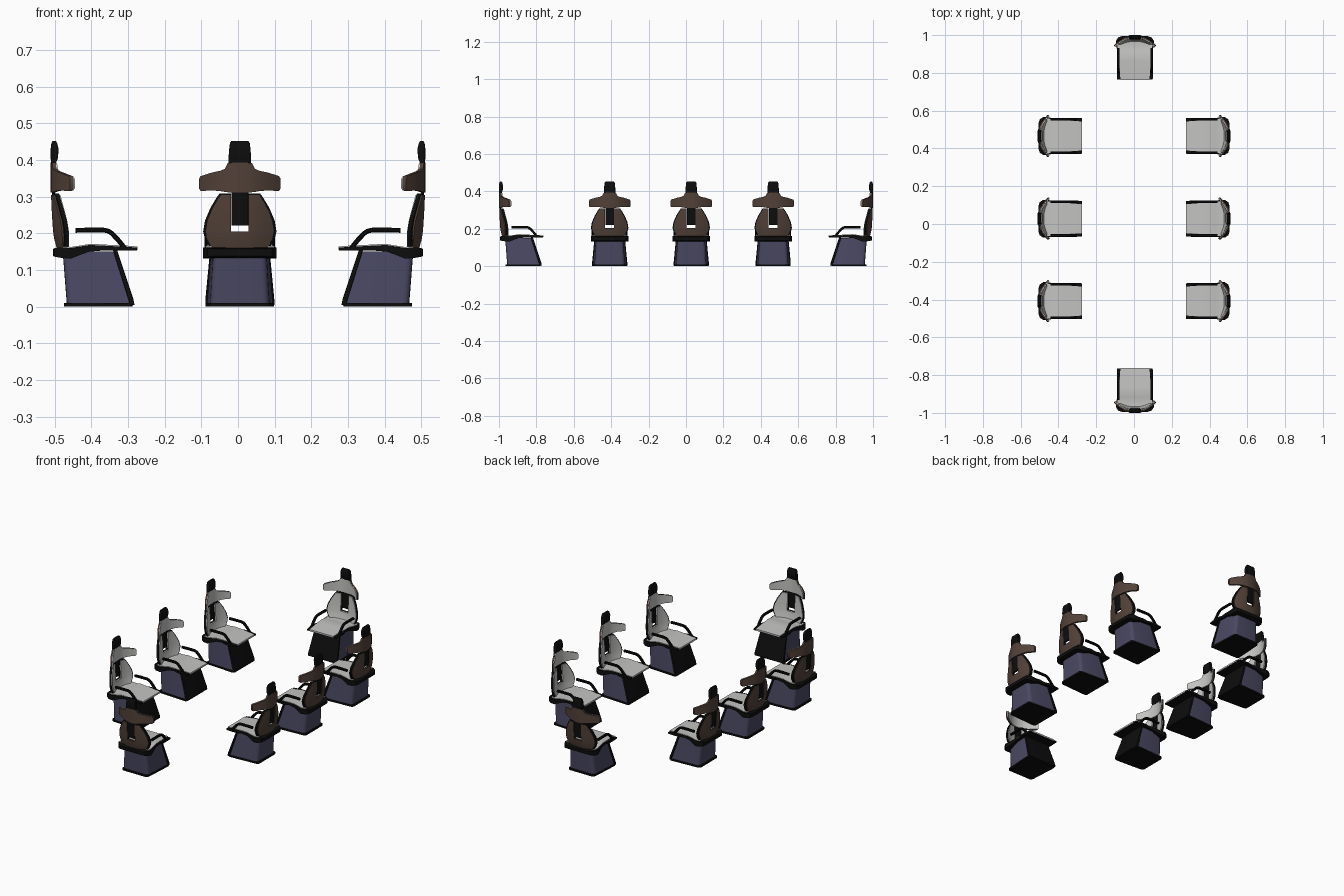
import bpy, bmesh, math
from mathutils import Vector

if "Cube" in bpy.data.objects:
    bpy.data.objects.remove(bpy.data.objects["Cube"])


def material(name, rgb):
    m = bpy.data.materials.new(name)
    m.diffuse_color = (*rgb, 1)
    m.use_nodes = True
    m.node_tree.nodes["Principled BSDF"].inputs["Base Color"].default_value = m.diffuse_color
    return m


BLACK = material("black trim", (0.004, 0.004, 0.004))
BROWN = material("brown shell", (0.085, 0.053, 0.04))
PURPLE = material("slate purple", (0.068, 0.066, 0.125))
GREY = material("light grey cushion", (0.55, 0.55, 0.54))
parts = []


def finish(name, verts, faces, mat):
    me = bpy.data.meshes.new(name)
    bm = bmesh.new()
    vs = [bm.verts.new(v) for v in verts]
    for f in faces:
        bm.faces.new([vs[i] for i in f])
    bmesh.ops.recalc_face_normals(bm, faces=bm.faces)
    bm.to_mesh(me)
    bm.free()
    me.materials.append(mat)
    ob = bpy.data.objects.new(name, me)
    bpy.context.collection.objects.link(ob)
    bpy.ops.object.select_all(action='DESELECT')
    ob.select_set(True)
    bpy.context.view_layer.objects.active = ob
    bpy.ops.object.shade_smooth_by_angle(angle=math.radians(35))
    parts.append(ob)


def slab(name, a, b, mat, skip=lambda r, c: False):
    """Closed sheet between two point grids; skipped cells become holes."""
    nr, nc = len(a), len(a[0])
    verts = [p for row in a for p in row] + [p for row in b for p in row]
    n, faces, edges = nr * nc, [], {}
    for r in range(nr - 1):
        for c in range(nc - 1):
            if skip(r, c):
                continue
            q = [r * nc + c, r * nc + c + 1, (r + 1) * nc + c + 1, (r + 1) * nc + c]
            faces += [q, [i + n for i in q]]
            for i in range(4):
                e = (q[i], q[(i + 1) % 4])
                edges.setdefault(tuple(sorted(e)), []).append(e)
    faces += [[i, j, j + n, i + n] for (i, j), u in edges.items() if len(u) == 1]
    finish(name, verts, faces, mat)


def loft(name, rings, mat):
    k = len(rings[0])
    verts = [p for r in rings for p in r]
    faces = [list(range(k)), list(range(len(verts) - k, len(verts)))]
    for s in range(len(rings) - 1):
        for i in range(k):
            j = (i + 1) % k
            faces.append([s * k + i, s * k + j, (s + 1) * k + j, (s + 1) * k + i])
    finish(name, verts, faces, mat)


def ring(z, y0, y1, w0, w1, r0=0.004, r1=0.004):
    """Trapezoid outline with rounded corners (rear y0, front y1)."""
    cs = [Vector((-w0, y0, z)), Vector((w0, y0, z)), Vector((w1, y1, z)), Vector((-w1, y1, z))]
    out = []
    for i, p in enumerate(cs):
        r = r0 if i < 2 else r1
        a = p + (cs[i - 1] - p).normalized() * r
        b = p + (cs[(i + 1) % 4] - p).normalized() * r
        for t in (0, 0.25, 0.5, 0.75, 1):
            out.append(a * (1 - t) ** 2 + p * 2 * t * (1 - t) + b * t * t)
    return out


# One chair: faces +y, rearmost point at y = 0
# Pedestal
loft("base_foot", [ring(0, .036, .222, .083, .094, .015, .01),
                   ring(.01, .036, .228, .083, .094, .015, .01)], BLACK)
loft("base_body", [ring(.009, .044, .217, .08, .089, .02),
                   ring(.15, .033, .172, .072, .078, .02)], PURPLE)
loft("base_front", [ring(.004, .216, .229, .094, .094, .003),
                    ring(.02, .212, .226, .094, .094, .003),
                    ring(.155, .170, .181, .081, .081, .003)], BLACK)

# Seat pan and cushion: y, half width, z low, z high
pan = [(.006, .07, .138, .157), (.012, .088, .136, .16), (.03, .1, .133, .162),
       (.055, .1, .131, .16), (.08, .094, .141, .164), (.105, .089, .150, .168),
       (.14, .086, .153, .167), (.165, .096, .153, .165), (.2, .096, .153, .164),
       (.235, .094, .153, .161)]
us = [-1, -.5, 0, .5, 1]
slab("seat_pan", [[(u * w, y, lo) for u in us] for y, w, lo, hi in pan],
     [[(u * w, y, hi) for u in us] for y, w, lo, hi in pan], BLACK)
pad = [(y + .002, .094 - .085 * (y - .03), hi) for y, w, lo, hi in pan[2:]]
slab("seat_cushion", [[(u * w, y, z - .006) for u in us] for y, w, z in pad],
     [[(u * w, y, z + .003) for u in us] for y, w, z in pad], GREY)

# Backrest: z, half width, rear y; curved around the sitter, slotted in the middle
back = [(.152, .078, .016), (.165, .084, .013), (.185, .095, .008), (.205, .1, .005),
        (.235, .095, .003), (.27, .08, .001), (.295, .065, 0), (.308, .056, 0)]
SLOT = .024


def back_grid(scale, dy):
    g = []
    for z, w, y in back:
        half = [SLOT + (w * scale - SLOT) * t for t in (0, .25, .5, .75, 1)]
        xs = [-x for x in reversed(half)] + half
        g.append([(x, y + dy + 3 * x * x, .215 + (z - .215) * (scale + 1) / 2) for x in xs])
    return g


for name, s, d0, d1, m in (("backrest_frame", 1, .004, .014, BLACK),
                           ("backrest_shell", .94, 0, .006, BROWN),
                           ("backrest_cushion", .93, .012, .019, GREY)):
    slab(name, back_grid(s, d0), back_grid(s, d1), m, lambda r, c: c == 4 and r >= 3)

# Spine strip and headrest
loft("spine", [ring(.221, .005, .014, .023, .023, .002, .002),
               ring(.4, .002, .010, .023, .023, .002, .002)], BLACK)
loft("headrest", [ring(.39, .002, .014, .031, .031),
                  ring(.405, 0, .02, .031, .031),
                  ring(.43, 0, .022, .029, .029),
                  ring(.446, .002, .018, .027, .027),
                  ring(.452, .005, .014, .023, .023)], BLACK)

# Shoulder wings: x, z low, z high
wing = [(0, .312, .393), (.02, .312, .393), (.033, .312, .392), (.041, .313, .376),
        (.052, .315, .371), (.075, .317, .366), (.095, .316, .36), (.107, .316, .356),
        (.111, .322, .349)]
wing = [(-x, a, b) for x, a, b in reversed(wing[1:])] + wing


def wing_grid(s, dy):
    return [[(x * s, dy + 4.3 * x * x, (a + b) / 2 + (b - a) * s * v)
             for v in (-.5, 0, .5)] for x, a, b in wing]


slab("wing_shell", wing_grid(1, -.0005), wing_grid(1, .009), BROWN)
slab("wing_cushion", wing_grid(.96, .007), wing_grid(.96, .013), GREY)

# Armrests: bent bars rising from the seat front
path = [(.068, .208), (.1, .209), (.145, .209), (.158, .206), (.168, .199),
        (.185, .181), (.202, .16)]
for side, label in ((-1, "left"), (1, "right")):
    rings = []
    for i, (y, z) in enumerate(path):
        p, q = path[max(i - 1, 0)], path[min(i + 1, len(path) - 1)]
        d = Vector((0, q[0] - p[0], q[1] - p[1])).normalized()
        nrm = Vector((0, -d.z, d.y)) * .0065
        c = Vector((side * .089, y, z))
        rings.append([c + nrm * b + Vector((a * .007, 0, 0))
                      for a, b in ((-1, -.5), (-.6, -1), (.6, -1), (1, -.5),
                                   (1, .5), (.6, 1), (-.6, 1), (-1, .5))])
    loft("armrest_" + label, rings, BLACK)

# Eight chairs around the (absent) table
places = [(.005, -1, 0), (.005, 1, math.pi)]
for y in (-.408, .028, .466):
    places += [(-.511, y, -math.pi / 2), (.511, y, math.pi / 2)]
for n, (x, y, a) in enumerate(places):
    for src in parts:
        ob = src if n == 0 else src.copy()
        if n:
            bpy.context.collection.objects.link(ob)
        ob.location = (x, y, 0)
        ob.rotation_euler = (0, 0, a)
